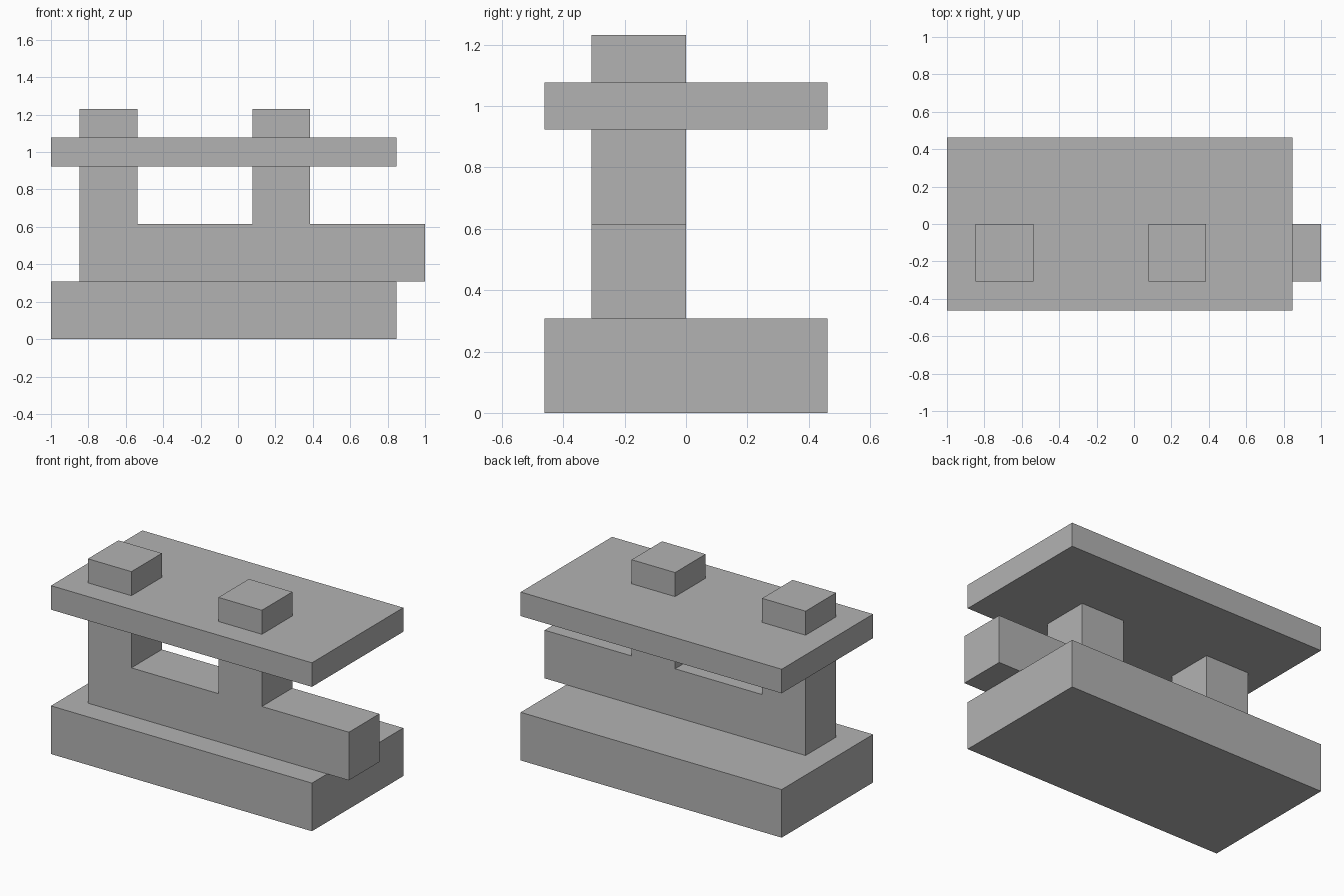
import bpy
import bmesh
from mathutils import Vector

cube = bpy.data.objects.get("Cube")
if cube:
    bpy.data.objects.remove(cube, do_unlink=True)

U = 2 / 13  # grid module that every part is sized by

grey = bpy.data.materials.new("plain grey")
grey.use_nodes = True
colour = (0.45, 0.45, 0.45, 1)
grey.diffuse_color = colour
grey.node_tree.nodes["Principled BSDF"].inputs["Base Color"].default_value = colour


def extrude_profile(name, profile, y_front, y_back):
    """Extrude an x-z outline, in modules, from y_front to y_back."""
    bm = bmesh.new()
    face = bm.faces.new([bm.verts.new((x * U, y_front * U, z * U)) for x, z in profile])
    new = bmesh.ops.extrude_face_region(bm, geom=[face])["geom"]
    verts = [v for v in new if isinstance(v, bmesh.types.BMVert)]
    bmesh.ops.translate(bm, verts=verts, vec=Vector((0, (y_back - y_front) * U, 0)))
    bmesh.ops.recalc_face_normals(bm, faces=bm.faces)
    mesh = bpy.data.meshes.new(name)
    bm.to_mesh(mesh)
    bm.free()
    mesh.materials.append(grey)
    obj = bpy.data.objects.new(name, mesh)
    bpy.context.collection.objects.link(obj)
    return obj


def slab(name, z0, z1):
    left, right = -6.5, 5.5
    outline = [(left, z0), (right, z0), (right, z1), (left, z1)]
    return extrude_profile(name, outline, -3, 3)


# Thick base and thin top plate share one footprint
slab("base_slab", 0, 2)
slab("top_slab", 6, 7)

# Beam with two upright posts that pass through the top plate
beam_low, beam_high, post_top = 2, 4, 8
outline = [(-5.5, beam_low), (6.5, beam_low), (6.5, beam_high)]
for x in (0.5, -5.5):
    outline += [(x + 2, beam_high), (x + 2, post_top), (x, post_top)]
    if x > 0:
        outline.append((x, beam_high))
extrude_profile("beam_with_posts", outline, -2, 0)
